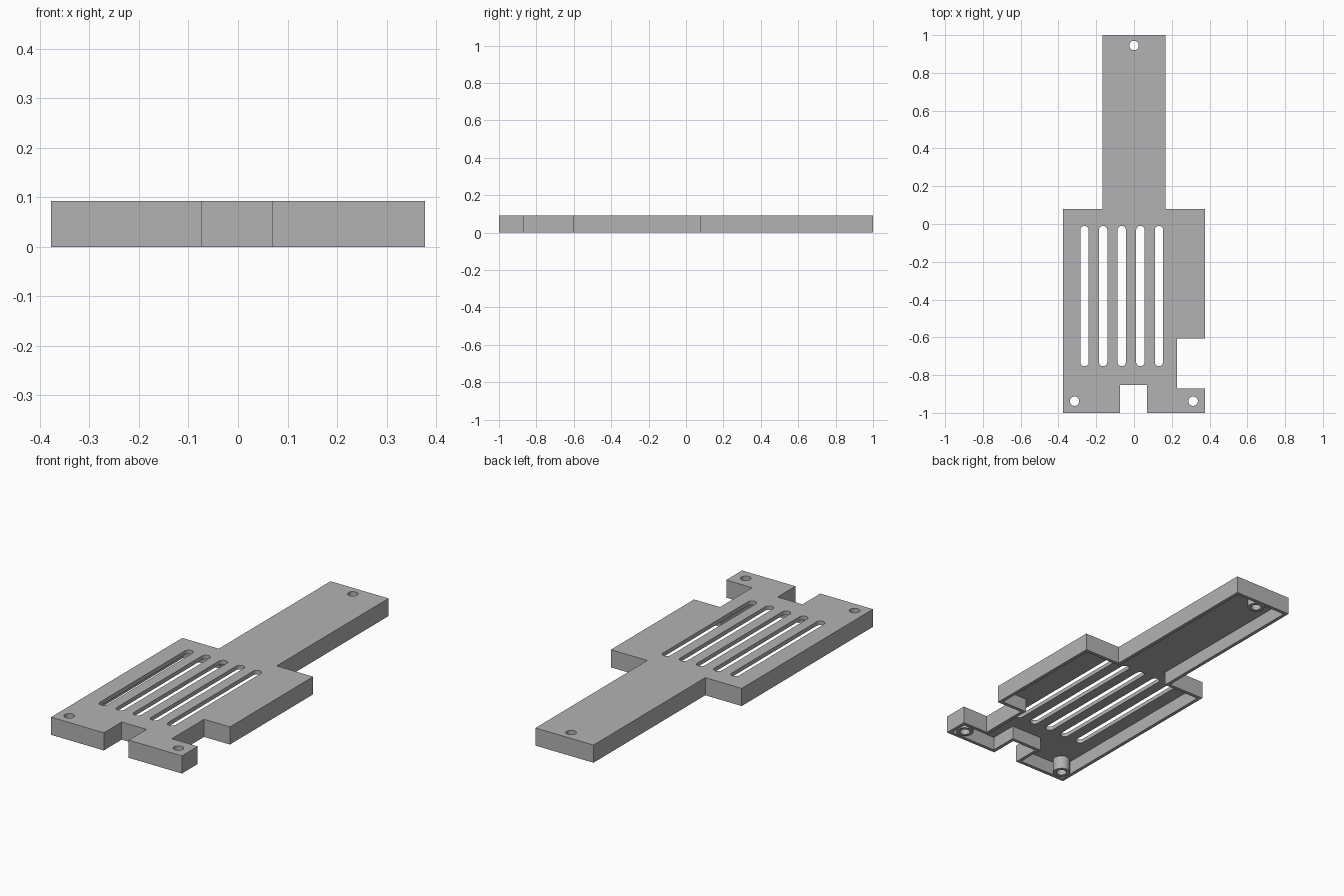
import bpy, bmesh, math
from mathutils import Vector

cube = bpy.data.objects.get("Cube")
if cube:
    bpy.data.objects.remove(cube, do_unlink=True)

HEIGHT, WALL, PLATE = 0.092, 0.018, 0.021

grey = bpy.data.materials.new("plain grey")
grey.use_nodes = True
grey.diffuse_color = (0.45, 0.45, 0.45, 1)
grey.node_tree.nodes["Principled BSDF"].inputs["Base Color"].default_value = grey.diffuse_color


def prism(name, outline, z0, z1, hollow=False):
    """Extrude a flat outline upward; optionally hollow it from below."""
    bm = bmesh.new()
    base = bm.faces.new([bm.verts.new((x, y, z0)) for x, y in outline])
    top = bmesh.ops.extrude_face_region(bm, geom=[base], use_keep_orig=True)
    bmesh.ops.translate(bm, vec=(0, 0, z1 - z0),
                        verts=[g for g in top["geom"] if isinstance(g, bmesh.types.BMVert)])
    bmesh.ops.recalc_face_normals(bm, faces=bm.faces)
    if hollow:
        bottom = min(bm.faces, key=lambda f: f.calc_center_median().z)
        bmesh.ops.inset_region(bm, faces=[bottom], thickness=WALL, use_even_offset=True)
        floor = bmesh.ops.extrude_face_region(bm, geom=[bottom])
        bmesh.ops.translate(bm, vec=(0, 0, z1 - z0 - PLATE),
                            verts=[g for g in floor["geom"] if isinstance(g, bmesh.types.BMVert)])
        if bottom.is_valid:
            bmesh.ops.delete(bm, geom=[bottom], context="FACES_ONLY")
        bmesh.ops.recalc_face_normals(bm, faces=bm.faces)
    mesh = bpy.data.meshes.new(name)
    bm.to_mesh(mesh)
    bm.free()
    mesh.materials.append(grey)
    obj = bpy.data.objects.new(name, mesh)
    bpy.context.collection.objects.link(obj)
    return obj


def capsule(x, y0, y1, r, n=16):
    """Round-ended slot outline; a circle when y0 equals y1."""
    pts = []
    for y, start in ((y1, 0), (y0, math.pi)):
        for i in range(n + (y0 != y1)):
            a = start + math.pi * i / n
            pts.append((x + r * math.cos(a), y + r * math.sin(a)))
    return pts


def combine(target, tool, operation):
    mod = target.modifiers.new(operation.lower(), "BOOLEAN")
    mod.operation, mod.solver, mod.object = operation, "EXACT", tool
    bpy.context.view_layer.objects.active = target
    bpy.ops.object.modifier_apply(modifier=mod.name)
    bpy.data.objects.remove(tool, do_unlink=True)


# Hollow cover with neck, front notch and side notch
outline = [(-0.377, -1), (-0.073, -1), (-0.073, -0.853), (0.07, -0.853), (0.07, -1),
           (0.377, -1), (0.377, -0.87), (0.228, -0.87), (0.228, -0.605), (0.377, -0.605),
           (0.377, 0.08), (0.167, 0.08), (0.167, 1), (-0.167, 1), (-0.167, 0.08), (-0.377, 0.08)]
cover = prism("cover", outline, 0, HEIGHT, hollow=True)

# Screw bosses with through holes
screws = [(-0.315, -0.938), (0.313, -0.938), (0, 0.945)]
for x, y in screws:
    combine(cover, prism("boss", capsule(x, y, y, 0.042), 0.0, HEIGHT - PLATE / 2), "UNION")
for x, y in screws:
    combine(cover, prism("screw_hole", capsule(x, y, y, 0.025), -0.1, 0.2), "DIFFERENCE")

# Row of ventilation slots
for i in range(5):
    slot = prism("slot", capsule(-0.262 + i * 0.0985, -0.731, -0.032, 0.022), -0.1, 0.2)
    combine(cover, slot, "DIFFERENCE")

# Smooth round walls, crisp edges
cover.select_set(True)
bpy.context.view_layer.objects.active = cover
bpy.ops.object.shade_smooth_by_angle(angle=math.radians(30))
